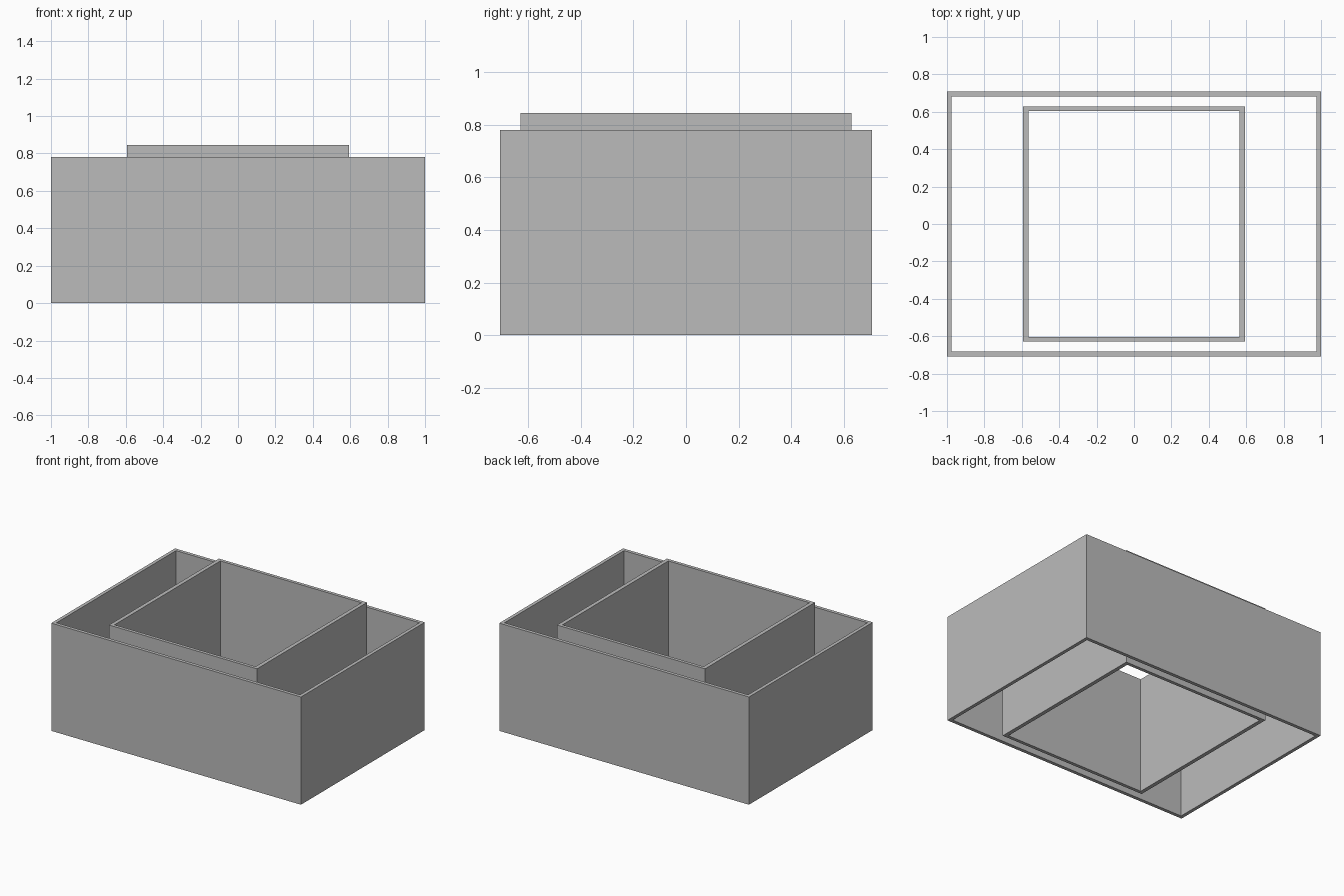
import bpy
import bmesh

cube = bpy.data.objects.get("Cube")
if cube:
    bpy.data.objects.remove(cube, do_unlink=True)

grey = bpy.data.materials.new("plain grey")
grey.use_nodes = True
colour = (0.5, 0.5, 0.5, 1)
grey.diffuse_color = colour
grey.node_tree.nodes["Principled BSDF"].inputs["Base Color"].default_value = colour


def wall_ring(name, half_x, half_y, height, wall_x, wall_y):
    """Rectangular tube, open at top and bottom, standing on the ground."""
    bm = bmesh.new()
    corners = [(-1, -1), (1, -1), (1, 1), (-1, 1)]

    def loop(dx, dy, z):
        return [bm.verts.new((sx * (half_x - dx), sy * (half_y - dy), z)) for sx, sy in corners]

    # Outer and inner loops in order around the wall's cross-section
    loops = [loop(0, 0, 0), loop(0, 0, height),
             loop(wall_x, wall_y, height), loop(wall_x, wall_y, 0)]
    for i, a in enumerate(loops):
        b = loops[(i + 1) % 4]
        for j in range(4):
            k = (j + 1) % 4
            bm.faces.new((a[j], a[k], b[k], b[j]))
    bmesh.ops.recalc_face_normals(bm, faces=bm.faces)
    mesh = bpy.data.meshes.new(name)
    bm.to_mesh(mesh)
    bm.free()
    mesh.materials.append(grey)
    obj = bpy.data.objects.new(name, mesh)
    bpy.context.collection.objects.link(obj)
    return obj


# Wide outer walls and the taller sleeve inside them
wall_ring("outer_walls", 1.0, 0.708, 0.78, 0.025, 0.025)
wall_ring("inner_sleeve", 0.593, 0.629, 0.845, 0.028, 0.024)
